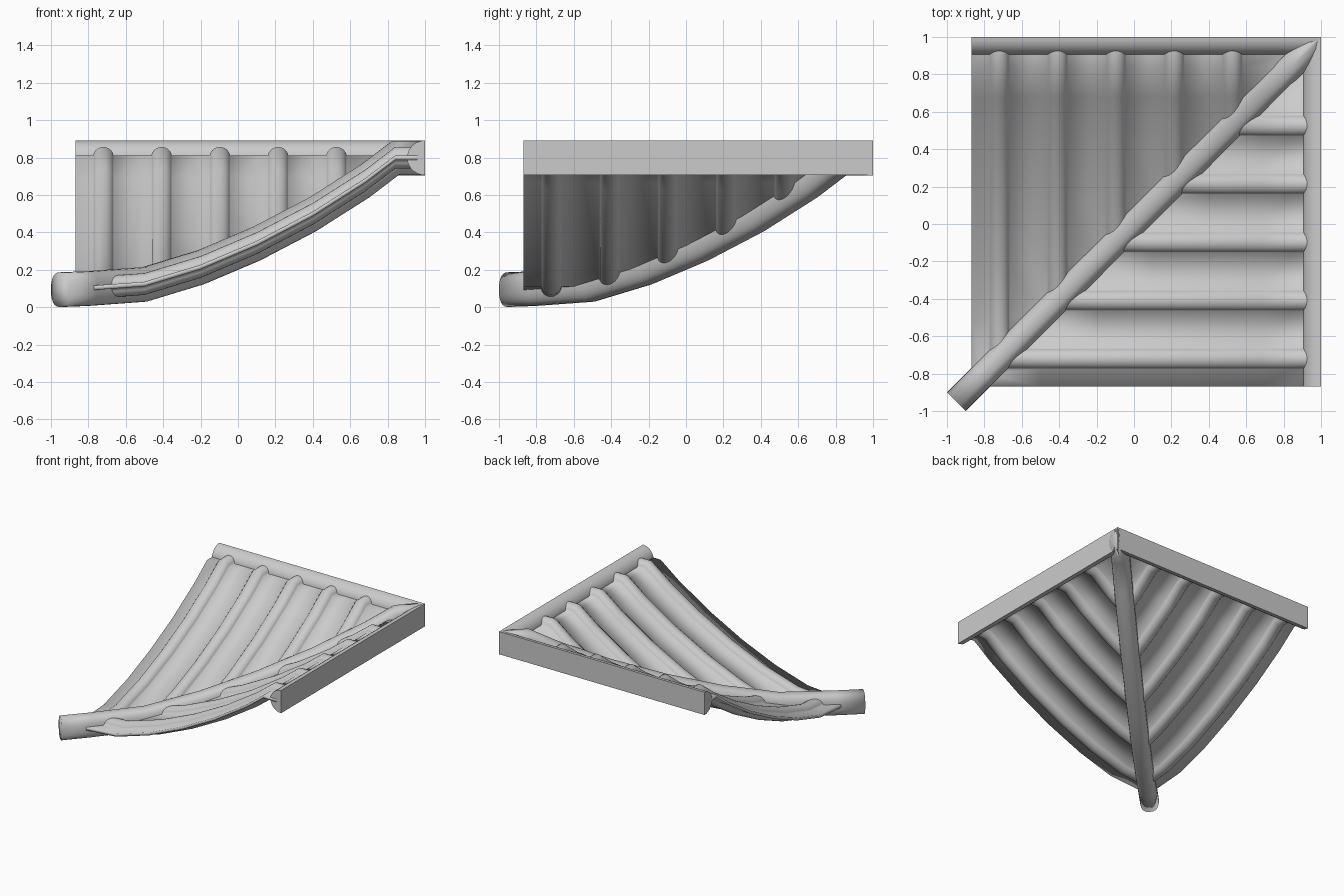
import bpy, bmesh
from math import sin, cos, pi, copysign
from mathutils import Vector

if "Cube" in bpy.data.objects:
    bpy.data.objects.remove(bpy.data.objects["Cube"])

# shared roof slope: (distance towards ridge, height of centre line)
SLOPE = [(-0.95, 0.094), (-0.8, 0.1), (-0.5, 0.122), (-0.2, 0.213), (0.1, 0.34),
         (0.4, 0.497), (0.68, 0.675), (0.84, 0.797), (1.0, 0.797)]
R = 0.093          # ridge radius
RIB = 0.056        # rib radius
THICK = 0.01       # half thickness of the roof sheet
RIB_X = [-0.72 + 0.3115 * i for i in range(5)]


def sweep(bm, section, stations):
    """Skin a closed section (u, v) through station functions, with end caps."""
    rings = [[bm.verts.new(place(u, v)) for u, v in section] for place in stations]
    n = len(section)
    for a, b in zip(rings, rings[1:]):
        for i in range(n):
            j = (i + 1) % n
            bm.faces.new((a[i], a[j], b[j], b[i]))
    bm.faces.new(rings[0][::-1])
    bm.faces.new(rings[-1])


def cut(bm, co, no, fill=False):
    geom = bm.verts[:] + bm.edges[:] + bm.faces[:]
    res = bmesh.ops.bisect_plane(bm, geom=geom, plane_co=co, plane_no=no, clear_outer=True)
    if fill:
        edges = [e for e in res["geom_cut"] if isinstance(e, bmesh.types.BMEdge)]
        bmesh.ops.holes_fill(bm, edges=edges)


def finish(bm, name, swap=False, smooth_all=False):
    """Make the object; swap mirrors it across the diagonal x = y."""
    if swap:
        for v in bm.verts:
            v.co = Vector((v.co.y, v.co.x, v.co.z))
    bmesh.ops.recalc_face_normals(bm, faces=bm.faces[:])
    mesh = bpy.data.meshes.new(name)
    bm.to_mesh(mesh)
    bm.free()
    ob = bpy.data.objects.new(name, mesh)
    bpy.context.collection.objects.link(ob)
    bpy.ops.object.select_all(action='DESELECT')
    ob.select_set(True)
    bpy.context.view_layer.objects.active = ob
    if smooth_all:
        bpy.ops.object.shade_smooth()
    else:
        bpy.ops.object.shade_smooth_by_angle(angle=0.6)


# stations run up the slope for one roof face
slope_stations = [lambda u, v, y=y, z=z: (u, y, z + v) for y, z in SLOPE]

# ribbed sheet: flat pans with round ribs bulging on both faces
top = [(-0.87, THICK)]
for x in RIB_X:
    for i in range(11):
        a = pi * (0.94 - 0.88 * i / 10)
        top.append((x + RIB * cos(a), RIB * sin(a)))
top.append((1.0, THICK))
sheet = [(u, v + 0.004) for u, v in top] + [(u, -v) for u, v in reversed(top)]

for side, swap in (("left", False), ("right", True)):
    # ribbed roof face, trimmed along the valley and inside the ridge
    bm = bmesh.new()
    sweep(bm, sheet, slope_stations)
    cut(bm, (0, 0, 0), (1, -1, 0))
    cut(bm, (0, 0.96, 0), (0, 1, 0))
    finish(bm, side + "_tiled_face", swap, True)

    # half-round ridge
    bm = bmesh.new()
    half = [(1 - 0.096 * sin(pi * i / 14), 0.799 + R * cos(pi * i / 14)) for i in range(15)]
    sweep(bm, half, [lambda u, v, x=x: (x, u, v) for x in (-0.87, 1.0)])
    finish(bm, side + "_ridge", swap)

# valley beam along the diagonal, trimmed at the ridge corner
bm = bmesh.new()
oval = []
for i in range(24):
    c, s = cos(2 * pi * i / 24), sin(2 * pi * i / 24)
    oval.append((0.05 * copysign(abs(c) ** 0.75, c), R * copysign(abs(s) ** 0.85, s)))
path = SLOPE + [(1.1, 0.797)]
sweep(bm, oval, [lambda u, v, d=d, z=z: (d + u, d - u, z + v) for d, z in path])
cut(bm, (1, 0, 0), (1, 0, 0), True)
cut(bm, (0, 1, 0), (0, 1, 0), True)
finish(bm, "valley_beam", False, True)
